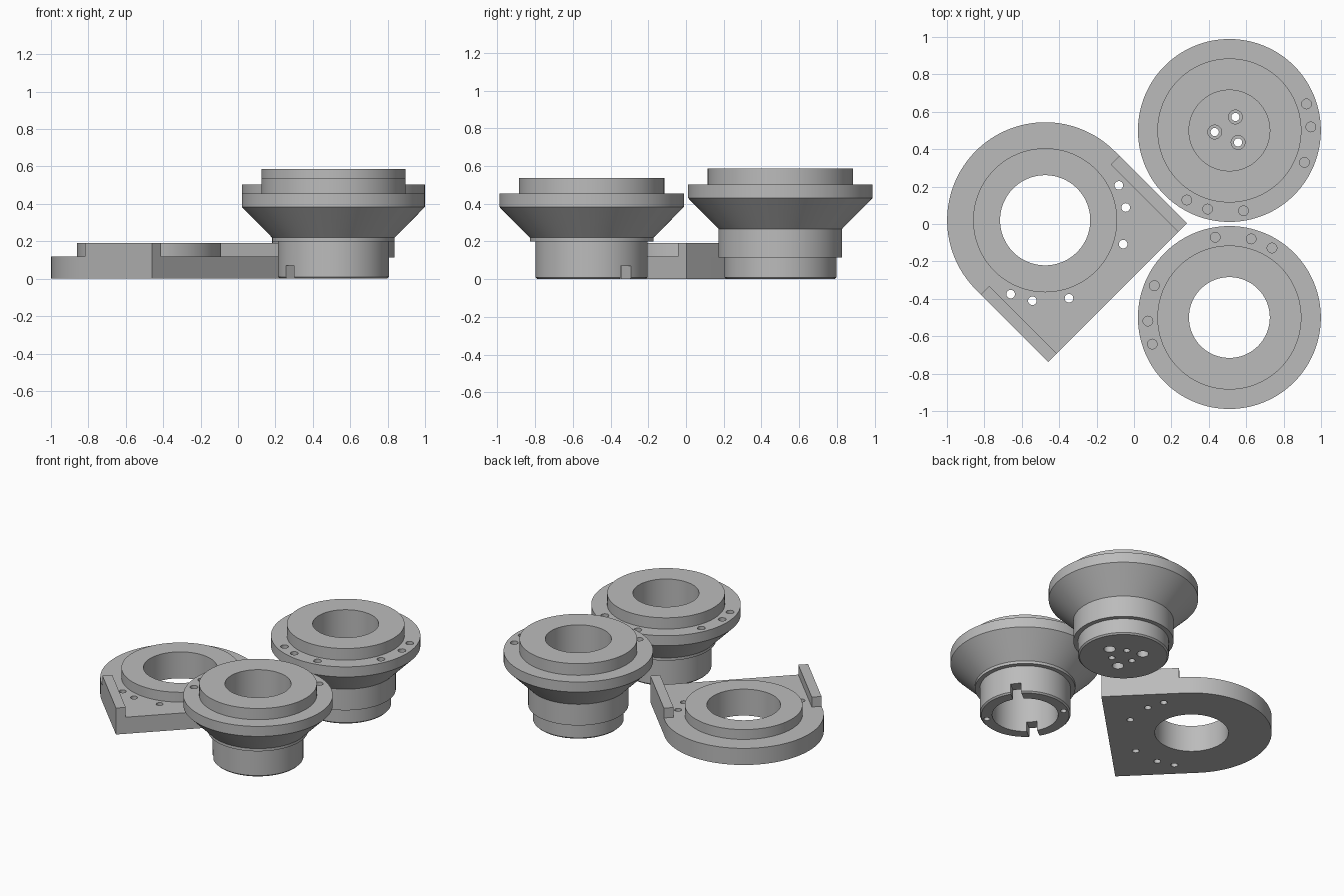
import bpy, bmesh
from math import sin, cos, pi, radians
from mathutils import Matrix, Vector

if "Cube" in bpy.data.objects:
    bpy.data.objects.remove(bpy.data.objects["Cube"])

grey = bpy.data.materials.new("plain_grey")
grey.use_nodes = True
grey.diffuse_color = (0.5, 0.5, 0.5, 1)
grey.node_tree.nodes["Principled BSDF"].inputs["Base Color"].default_value = (0.5, 0.5, 0.5, 1)

HOLE_RING = 0.436


def make_object(name, bm):
    bmesh.ops.recalc_face_normals(bm, faces=bm.faces)
    mesh = bpy.data.meshes.new(name)
    bm.to_mesh(mesh)
    bm.free()
    mesh.materials.append(grey)
    obj = bpy.data.objects.new(name, mesh)
    bpy.context.collection.objects.link(obj)
    return obj


def add_turned(bm, profile, centre=(0, 0), steps=128):
    """Solid of revolution from (radius, height) pairs, bottom to top."""
    rings = [[bm.verts.new((centre[0] + r * cos(2 * pi * i / steps),
                            centre[1] + r * sin(2 * pi * i / steps), z))
              for i in range(steps)] for r, z in profile]
    for low, high in zip(rings, rings[1:]):
        for i in range(steps):
            j = (i + 1) % steps
            bm.faces.new((low[i], low[j], high[j], high[i]))
    bm.faces.new(rings[0][::-1])
    bm.faces.new(rings[-1])


def add_box(bm, low, high, turn=0):
    """Box between two corners, turned about the z axis."""
    low, high = Vector(low), Vector(high)
    place = (Matrix.Rotation(turn, 4, 'Z') @ Matrix.Translation((low + high) / 2)
             @ Matrix.Diagonal((*(high - low), 1)))
    bmesh.ops.create_cube(bm, size=1, matrix=place)


def add_holes(bm, angles, ring, radius, bottom, top):
    for a in angles:
        spot = (ring * cos(radians(a)), ring * sin(radians(a)))
        add_turned(bm, [(radius, bottom), (radius, top)], spot, 24)


def combine(obj, bm, operation='DIFFERENCE'):
    """Apply a boolean with a temporary tool body."""
    tool = make_object("tool", bm)
    tool.hide_render = True
    mod = obj.modifiers.new("cut", 'BOOLEAN')
    mod.object, mod.operation, mod.solver = tool, operation, 'EXACT'
    bpy.context.view_layer.objects.active = obj
    bpy.ops.object.modifier_apply(modifier=mod.name)
    bpy.data.objects.remove(tool)


def cut_bore(obj, radius, bottom, top):
    bm = bmesh.new()
    add_turned(bm, [(radius, bottom), (radius, top)])
    combine(obj, bm)


def cut_holes(obj, *args):
    bm = bmesh.new()
    add_holes(bm, *args)
    combine(obj, bm)


def finish(obj, x, y):
    obj.location = (x, y, 0)
    bpy.ops.object.select_all(action='DESELECT')
    obj.select_set(True)
    bpy.context.view_layer.objects.active = obj
    bpy.ops.object.shade_smooth_by_angle(angle=radians(25))


# Flanged cup with a stepped neck and closed floor
bm = bmesh.new()
add_turned(bm, [(0.287, 0), (0.297, 0.01), (0.297, 0.114), (0.328, 0.114), (0.328, 0.267),
                (0.489, 0.43), (0.489, 0.503), (0.385, 0.503), (0.385, 0.587)])
cup = make_object("flanged_cup", bm)
cut_bore(cup, 0.216, 0.114, 0.7)
floor_angles = [66, 186, 306]
cut_holes(cup, floor_angles, 0.079, 0.022, -0.1, 0.2)
cut_holes(cup, floor_angles, 0.079, 0.037, 0.07, 0.2)
cut_holes(cup, [6, 126, 246], 0.13, 0.038, -0.1, 0.06)
flange_angles = [19, 2.5, -23, 238.5, 254.5, 280]
cut_holes(cup, flange_angles, HOLE_RING, 0.026, 0.44, 0.55)
finish(cup, 0.51, 0.5)

# Open flanged collar with a slotted foot
bm = bmesh.new()
add_turned(bm, [(0.287, 0), (0.297, 0.01), (0.297, 0.2), (0.328, 0.2), (0.328, 0.22),
                (0.489, 0.383), (0.489, 0.455), (0.385, 0.455), (0.385, 0.536)])
collar = make_object("flanged_collar", bm)
cut_bore(collar, 0.216, -0.1, 0.7)
bm = bmesh.new()
for side in (0, pi):
    add_box(bm, (0.15, -0.035, -0.1), (0.4, 0.035, 0.07), radians(38) + side)
combine(collar, bm)
cut_holes(collar, [128, 308], 0.257, 0.02, -0.1, 0.06)
cut_holes(collar, [a + 180 for a in flange_angles], HOLE_RING, 0.026, 0.395, 0.5)
finish(collar, 0.51, -0.5)

# Mounting plate: half round, half square, facing the front left diagonal
turn = -pi / 4
half, reach, thick, top = 0.524, 0.547, 0.12, 0.191
steps = 64
outline = [(half * cos(a), half * sin(a))
           for a in (pi / 2 + pi * i / steps for i in range(steps + 1))]
outline += [(reach, -half), (reach, half)]
bm = bmesh.new()
base = bm.faces.new([bm.verts.new((x, y, 0)) for x, y in outline])
grown = bmesh.ops.extrude_face_region(bm, geom=[base])["geom"]
bmesh.ops.translate(bm, vec=(0, 0, thick),
                    verts=[v for v in grown if isinstance(v, bmesh.types.BMVert)])
bmesh.ops.rotate(bm, verts=bm.verts, matrix=Matrix.Rotation(turn, 3, 'Z'))
plate = make_object("mounting_plate", bm)

# Raised ring, bore and screw holes of the plate
bm = bmesh.new()
add_turned(bm, [(0.385, 0.05), (0.385, top)])
combine(plate, bm, 'UNION')
cut_bore(plate, 0.241, -0.1, 0.4)
cut_holes(plate, [25.3, 9, -17, 245, 261, 287], HOLE_RING, 0.023, -0.1, 0.3)
finish(plate, -0.475, 0.02)

# End rails along both straight edges of the plate
for name, inner, outer in (("left_rail", 0.459, half), ("right_rail", -half, -0.459)):
    bm = bmesh.new()
    add_box(bm, (0.038, inner, thick), (reach, outer, top), turn)
    finish(make_object(name, bm), -0.475, 0.02)
